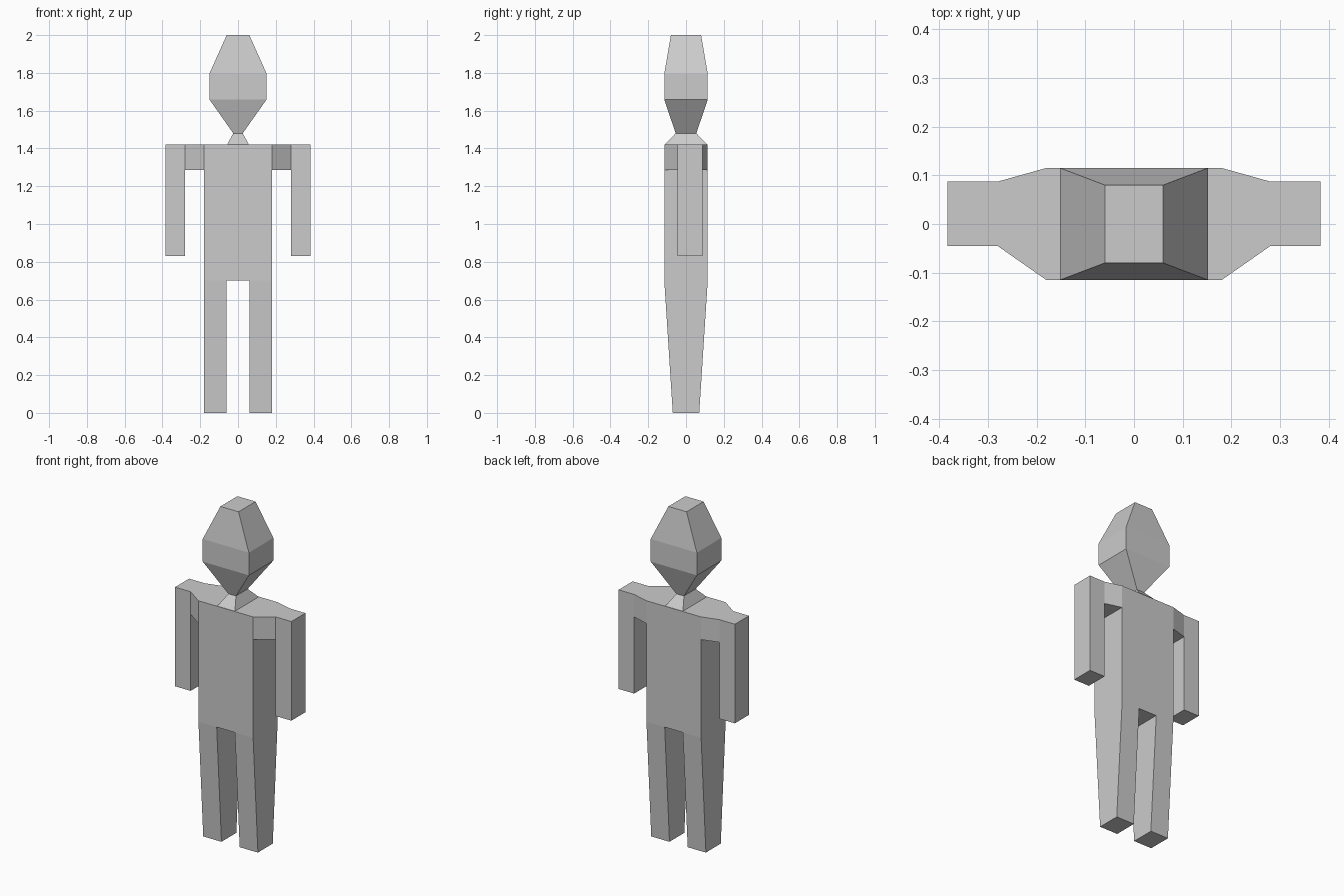
import bpy
import bmesh

default = bpy.data.objects.get("Cube")
if default:
    bpy.data.objects.remove(default, do_unlink=True)

# Single plain grey material
GREY = (0.6, 0.6, 0.6, 1.0)
mat = bpy.data.materials.new("plain grey")
mat.use_nodes = True
mat.diffuse_color = GREY
mat.node_tree.nodes["Principled BSDF"].inputs["Base Color"].default_value = GREY

# Shared measurements
HALF_W, DEPTH = 0.18, 0.115
CROTCH_X, HIP_Z = 0.06, 0.70
ARMPIT_Z, TOP_Z = 1.285, 1.42
ARM_X, HAND_X, HAND_Z = 0.28, 0.383, 0.83
ARM_Y0, ARM_Y1 = -0.045, 0.087
CHIN_Z = 1.48


def level(x0, x1, y0, y1, z):
    """Horizontal rectangle, counter-clockwise from above."""
    return [(x0, y0, z), (x1, y0, z), (x1, y1, z), (x0, y1, z)]


def block(hx, hy, z):
    return level(-hx, hx, -hy, hy, z)


def upright(x, y0, y1, z0, z1):
    """Rectangle across the x axis."""
    return [(x, y0, z0), (x, y1, z0), (x, y1, z1), (x, y0, z1)]


def loft(name, rings, bottom=False, top=False, side=1, cuts=(), drop=None):
    """Skin between rings; side=-1 mirrors, drop removes hidden faces."""
    bm = bmesh.new()
    loops = [[bm.verts.new(p) for p in ring] for ring in rings]
    for a, b in zip(loops, loops[1:]):
        for i in range(4):
            j = (i + 1) % 4
            bm.faces.new((a[i], a[j], b[j], b[i]))
    if bottom:
        bm.faces.new(loops[0][::-1])
    if top:
        bm.faces.new(loops[-1])
    for x in cuts:
        bmesh.ops.bisect_plane(bm, geom=bm.verts[:] + bm.edges[:] + bm.faces[:],
                               plane_co=(x, 0, 0), plane_no=(1, 0, 0))
    bm.normal_update()
    if drop:
        hidden = [f for f in bm.faces if drop(f.calc_center_median(), f.normal)]
        bmesh.ops.delete(bm, geom=hidden, context='FACES')
    if side < 0:
        for v in bm.verts:
            v.co.x = -v.co.x
        bmesh.ops.reverse_faces(bm, faces=bm.faces[:])
    mesh = bpy.data.meshes.new(name)
    bm.to_mesh(mesh)
    bm.free()
    mesh.materials.append(mat)
    obj = bpy.data.objects.new(name, mesh)
    bpy.context.collection.objects.link(obj)


# Head and neck
loft("head", [block(0.025, 0.055, CHIN_Z), block(0.152, DEPTH, 1.66),
              block(0.152, DEPTH, 1.795), block(0.06, 0.08, 2.0)], top=True)
loft("neck", [block(0.058, 0.112, TOP_Z), block(0.025, 0.055, CHIN_Z)])

# Torso, open where the shoulders and legs join it
loft("torso", [block(HALF_W, DEPTH, z) for z in (HIP_Z, ARMPIT_Z, TOP_Z)],
     bottom=True, top=True, cuts=(-CROTCH_X, CROTCH_X),
     drop=lambda c, n: (abs(n.x) > 0.9 and c.z > ARMPIT_Z)
     or (n.z < -0.9 and abs(c.x) > CROTCH_X))

# Limbs on both sides
for label, side in (("left", 1), ("right", -1)):
    loft(label + "_shoulder",
         [upright(HALF_W, -DEPTH, DEPTH, ARMPIT_Z, TOP_Z),
          upright(ARM_X, ARM_Y0, ARM_Y1, ARMPIT_Z, TOP_Z)], side=side)
    loft(label + "_arm",
         [level(ARM_X, HAND_X, ARM_Y0, ARM_Y1, z)
          for z in (HAND_Z, ARMPIT_Z, TOP_Z)],
         bottom=True, top=True, side=side,
         drop=lambda c, n: n.x < -0.9 and c.z > ARMPIT_Z)
    loft(label + "_leg",
         [level(CROTCH_X, HALF_W, -0.07, 0.07, 0),
          level(CROTCH_X, HALF_W, -DEPTH, DEPTH, HIP_Z)],
         bottom=True, side=side)
